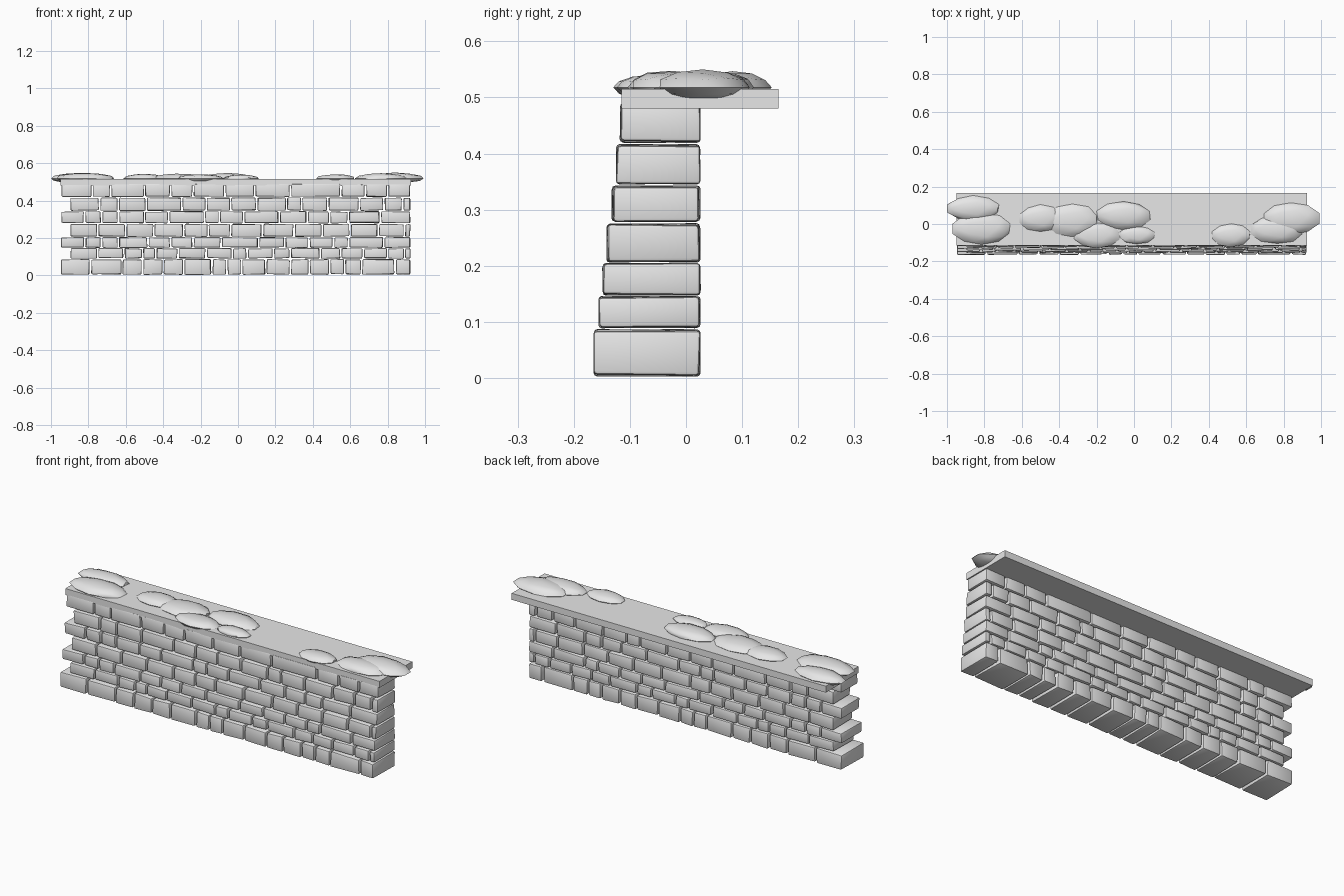
import bpy, bmesh, math, random
from mathutils import Vector, Matrix

if "Cube" in bpy.data.objects:
    bpy.data.objects.remove(bpy.data.objects["Cube"])

random.seed(4)
stone = bpy.data.materials.new("grey stone")
stone.diffuse_color = (0.8, 0.8, 0.8, 1)
stone.use_nodes = True
stone.node_tree.nodes["Principled BSDF"].inputs["Base Color"].default_value = stone.diffuse_color


def finish(name, bm, angle=30):
    mesh = bpy.data.meshes.new(name)
    bm.to_mesh(mesh)
    bm.free()
    mesh.materials.append(stone)
    obj = bpy.data.objects.new(name, mesh)
    bpy.context.collection.objects.link(obj)
    bpy.ops.object.select_all(action='DESELECT')
    obj.select_set(True)
    bpy.context.view_layer.objects.active = obj
    if angle:
        bpy.ops.object.shade_smooth_by_angle(angle=math.radians(angle))
    return obj


def add_box(bm, x0, x1, y0, y1, z0, z1, jitter=0.0):
    verts = bmesh.ops.create_cube(bm, size=1)["verts"]
    size = Vector((x1 - x0, y1 - y0, z1 - z0))
    mid = Vector((x0 + x1, y0 + y1, z0 + z1)) / 2
    for v in verts:
        v.co = Vector(a * b for a, b in zip(v.co, size)) + mid
        v.co += Vector(random.uniform(-jitter, jitter) for _ in range(3))


# Courses: bottom, top, front face, joint positions along the wall (hundredths)
courses = [
    (0.005, 0.085, -0.163, [-95, -79, -62, -51, -40, -29, -14, -6, 2, 15, 28, 38, 49, 57, 66, 84, 92.5]),
    (0.091, 0.144, -0.154, [-90, -75, -61, -51, -44, -32, -17, -3, 5, 19, 28, 44, 55, 67, 80, 89, 92.5]),
    (0.149, 0.203, -0.147, [-95, -82, -73, -64, -48, -36, -24, -9, 11, 25, 38, 51, 59, 78, 92.5]),
    (0.208, 0.274, -0.140, [-90, -75, -60, -45, -29, -16, -4, 13, 30, 45, 60, 75, 89, 92.5]),
    (0.280, 0.341, -0.131, [-95, -82, -73, -64, -50, -37, -18, -10, 3, 22, 37, 49, 59, 76, 92.5]),
    (0.347, 0.415, -0.123, [-90, -74, -64, -49, -30, -17, -4, 10, 26, 34, 48, 65, 78, 88, 92.5]),
    (0.421, 0.488, -0.116, [-95, -78, -68, -50, -36, -24, -7, 9, 28, 55, 68, 80, 92.5]),
]
gap = 0.005
for i, (z0, z1, front, joints) in enumerate(courses):
    bm = bmesh.new()
    for a, b in zip(joints, joints[1:]):
        add_box(bm, a / 100 + gap, b / 100 - gap, front, 0.024, z0, z1, 0.0025)
    bmesh.ops.bevel(bm, geom=bm.edges[:], offset=0.006, segments=2,
                    profile=0.5, affect='EDGES', clamp_overlap=True)
    finish(f"brick_course_{i + 1}", bm, 40)

# Flat coping slab
bm = bmesh.new()
add_box(bm, -0.95, 0.925, -0.115, 0.165, 0.48, 0.515)
finish("coping_slab", bm, 0)

# Flattened mounds on the slab: x, y, half length, half width, height above slab
mounds = [
    (-0.86, 0.083, 0.142, 0.068, 0.029), (-0.815, -0.025, 0.16, 0.085, 0.030),
    (-0.50, 0.03, 0.115, 0.072, 0.025), (-0.33, 0.02, 0.14, 0.087, 0.026),
    (-0.055, 0.045, 0.147, 0.076, 0.029), (-0.20, -0.06, 0.125, 0.068, 0.022),
    (0.015, -0.06, 0.098, 0.048, 0.020), (0.52, -0.06, 0.105, 0.062, 0.022),
    (0.765, -0.03, 0.145, 0.077, 0.028), (0.84, 0.03, 0.156, 0.087, 0.031),
]
for i, (x, y, rx, ry, h) in enumerate(mounds):
    bm = bmesh.new()
    bmesh.ops.create_icosphere(bm, subdivisions=2, radius=1)
    for v in bm.verts:
        v.co *= random.uniform(0.96, 1.04)
        v.co = Vector((x + v.co.x * rx, y + v.co.y * ry, 0.518 + v.co.z * (h if v.co.z > 0 else 0.025)))
    finish(f"moss_mound_{i + 1}", bm, 40)
